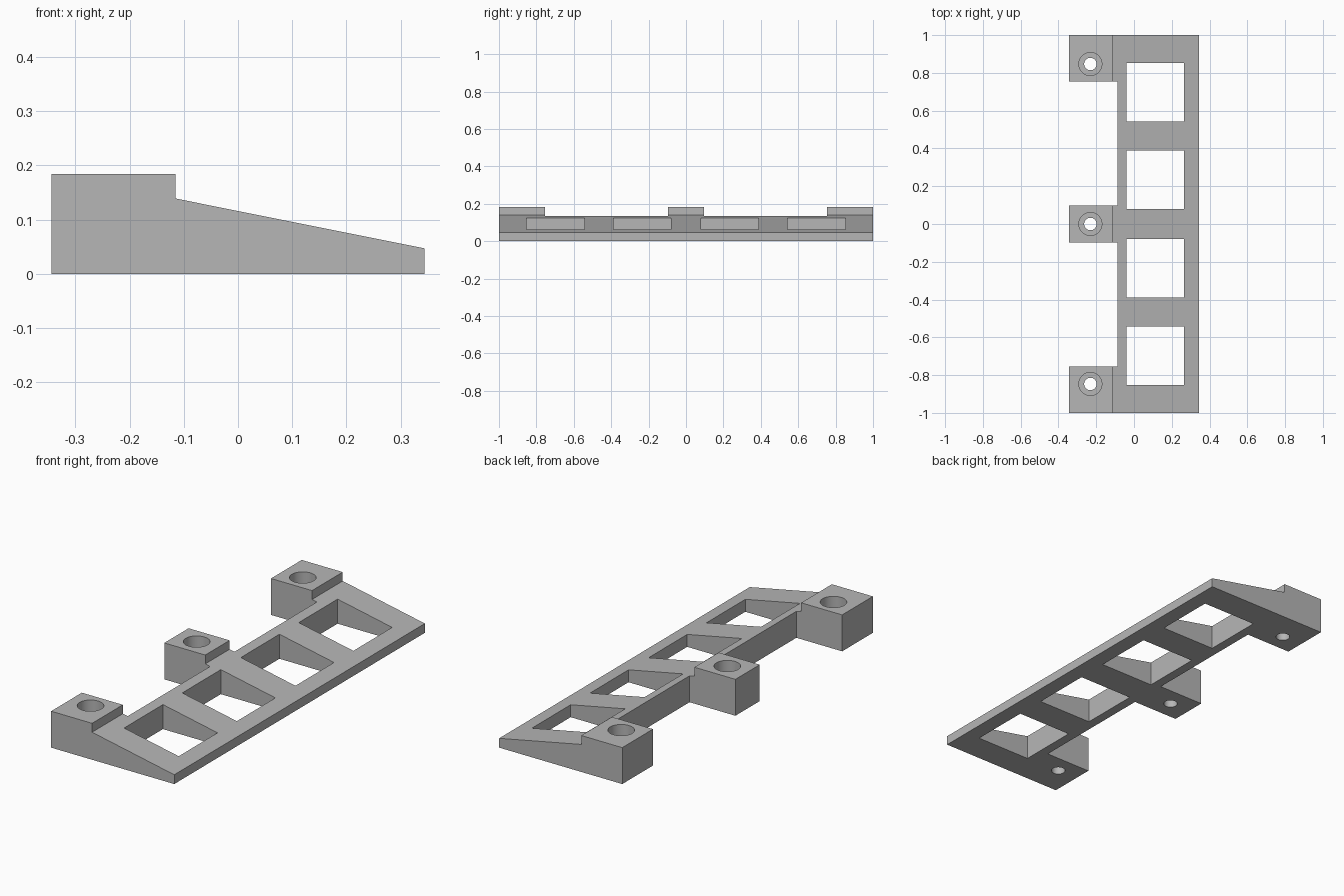
import bpy
import bmesh

if "Cube" in bpy.data.objects:
    bpy.data.objects.remove(bpy.data.objects["Cube"], do_unlink=True)

# Main dimensions
BACK, STEP, RAIL, FRONT = -0.344, -0.115, -0.088, 0.344
TOP, HIGH, LOW = 0.184, 0.139, 0.047
END_LUG, MID_LUG = 0.755, 0.097

grey = bpy.data.materials.new("grey")
grey.use_nodes = True
colour = (0.47, 0.47, 0.47, 1)
grey.diffuse_color = colour
grey.node_tree.nodes["Principled BSDF"].inputs["Base Color"].default_value = colour


def prism(name, points, offset):
    """Extrude a closed planar outline along an offset vector."""
    bm = bmesh.new()
    face = bm.faces.new([bm.verts.new(p) for p in points])
    extruded = bmesh.ops.extrude_face_region(bm, geom=[face])["geom"]
    verts = [v for v in extruded if isinstance(v, bmesh.types.BMVert)]
    bmesh.ops.translate(bm, verts=verts, vec=offset)
    bmesh.ops.recalc_face_normals(bm, faces=bm.faces)
    mesh = bpy.data.meshes.new(name)
    bm.to_mesh(mesh)
    bm.free()
    mesh.materials.append(grey)
    obj = bpy.data.objects.new(name, mesh)
    bpy.context.collection.objects.link(obj)
    return obj


def cylinder(name, x, y, radius, bottom, top):
    bpy.ops.mesh.primitive_cylinder_add(
        vertices=48, radius=radius, depth=top - bottom,
        location=(x, y, (bottom + top) / 2))
    obj = bpy.context.object
    obj.name = name
    obj.data.materials.append(grey)
    return obj


# Plan outline: long rail with three lugs along its back edge
plan = [(FRONT, -1), (FRONT, 1)]
for near, far in ((1, END_LUG), (MID_LUG, -MID_LUG), (-END_LUG, -1)):
    plan += [(RAIL, near)] if near < 1 else []
    plan += [(BACK, near), (BACK, far)]
    plan += [(RAIL, far)] if far > -1 else []
bracket = prism("mounting_bracket", [(x, y, 0) for x, y in plan], (0, 0, TOP))

# Sloping top of the rail, stepped down from the lugs
slope = (LOW - HIGH) / (FRONT - STEP)
overrun = FRONT + 0.1
wedge = [(STEP, HIGH), (overrun, HIGH + slope * (overrun - STEP)),
         (overrun, 0.4), (STEP, 0.4)]
cutters = [prism("slope_cutter", [(x, -1.1, z) for x, z in wedge], (0, 2.2, 0))]

# Four rectangular windows
for side in (-1, 1):
    for a, b in ((0.08, 0.388), (0.542, 0.852)):
        corners = [(-0.04, a), (0.265, a), (0.265, b), (-0.04, b)]
        cutters.append(prism("window_cutter",
                             [(x, side * y, -0.1) for x, y in corners], (0, 0, 0.5)))

# Counterbored screw hole in each lug
for y in (-0.847, 0, 0.847):
    cutters.append(cylinder("counterbore_cutter", -0.231, y, 0.061, 0.046, 0.3))
    cutters.append(cylinder("screw_hole_cutter", -0.231, y, 0.033, -0.1, 0.25))

# Apply the cuts and remove the cutters
bpy.ops.object.select_all(action="DESELECT")
bracket.select_set(True)
bpy.context.view_layer.objects.active = bracket
for cutter in cutters:
    cutter.hide_render = True
    cut = bracket.modifiers.new("cut", "BOOLEAN")
    cut.operation = "DIFFERENCE"
    cut.solver = "EXACT"
    cut.object = cutter
    bpy.ops.object.modifier_apply(modifier=cut.name)
    bpy.data.objects.remove(cutter, do_unlink=True)

bpy.ops.object.shade_smooth_by_angle()
